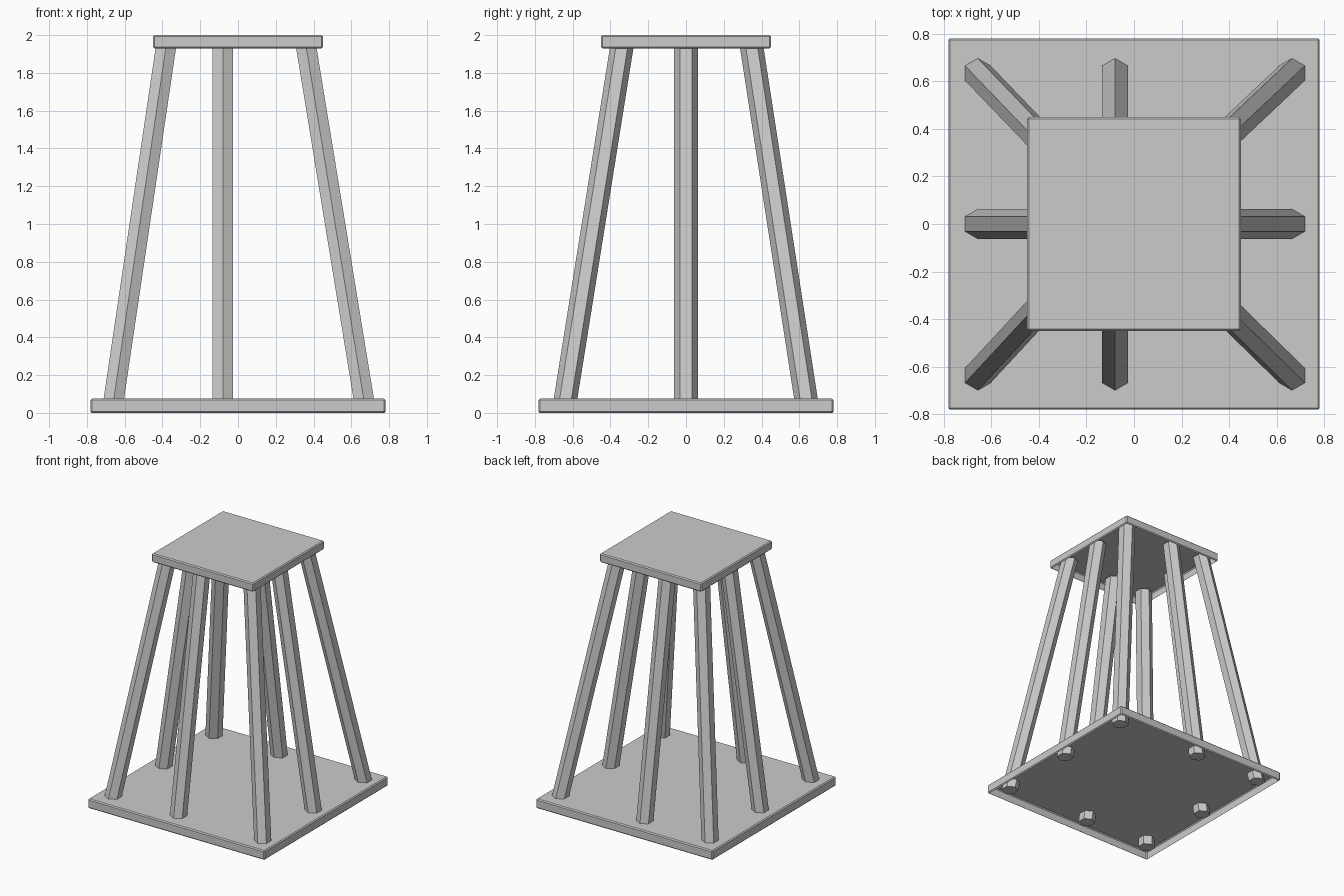
import bpy, bmesh
from math import sin, cos, pi

if "Cube" in bpy.data.objects:
    bpy.data.objects.remove(bpy.data.objects["Cube"])


def finish(bm, name):
    bmesh.ops.recalc_face_normals(bm, faces=bm.faces)
    mesh = bpy.data.meshes.new(name)
    bm.to_mesh(mesh)
    bm.free()
    ob = bpy.data.objects.new(name, mesh)
    bpy.context.collection.objects.link(ob)
    return ob


# Square plate with chamfered edges, hollow and open underneath
def plate(name, half, z0, z1, chamfer=0.008):
    bm = bmesh.new()
    bmesh.ops.create_cube(bm, size=1)
    for v in bm.verts:
        v.co.x *= 2 * half
        v.co.y *= 2 * half
        v.co.z = z0 if v.co.z < 0 else z1
    bmesh.ops.bevel(bm, geom=bm.edges[:], offset=chamfer, segments=1,
                    profile=0.5, affect='EDGES')
    bm.normal_update()
    under = [f for f in bm.faces if f.normal.z < -0.99]
    bmesh.ops.delete(bm, geom=under, context='FACES')
    return finish(bm, name)


# Slanted six-sided post with level ends
def leg(name, bottom, top, r=0.0625):
    bm = bmesh.new()
    rings = [[bm.verts.new((x + r * sin(i * pi / 3), y + r * cos(i * pi / 3), z))
              for i in range(6)] for x, y, z in (bottom, top)]
    for i in range(6):
        j = (i + 1) % 6
        bm.faces.new((rings[0][i], rings[0][j], rings[1][j], rings[1][i]))
    bm.faces.new(rings[0])
    bm.faces.new(rings[1])
    return finish(bm, name)


plate("base_plate", 0.782, 0.0, 0.075)
plate("top_plate", 0.45, 1.93, 2.0)

# Eight legs around the edge: (name, position at foot, position at top)
columns = (("left", -0.667, -0.375), ("middle", -0.08, -0.08), ("right", 0.676, 0.354))
rows = (("front", -0.648, -0.333), ("middle", 0.0, 0.0), ("back", 0.645, 0.341))
for cn, x0, x1 in columns:
    for rn, y0, y1 in rows:
        if cn == rn:
            continue
        leg(f"{rn}_{cn}_leg", (x0, y0, 0.01), (x1, y1, 1.98))
